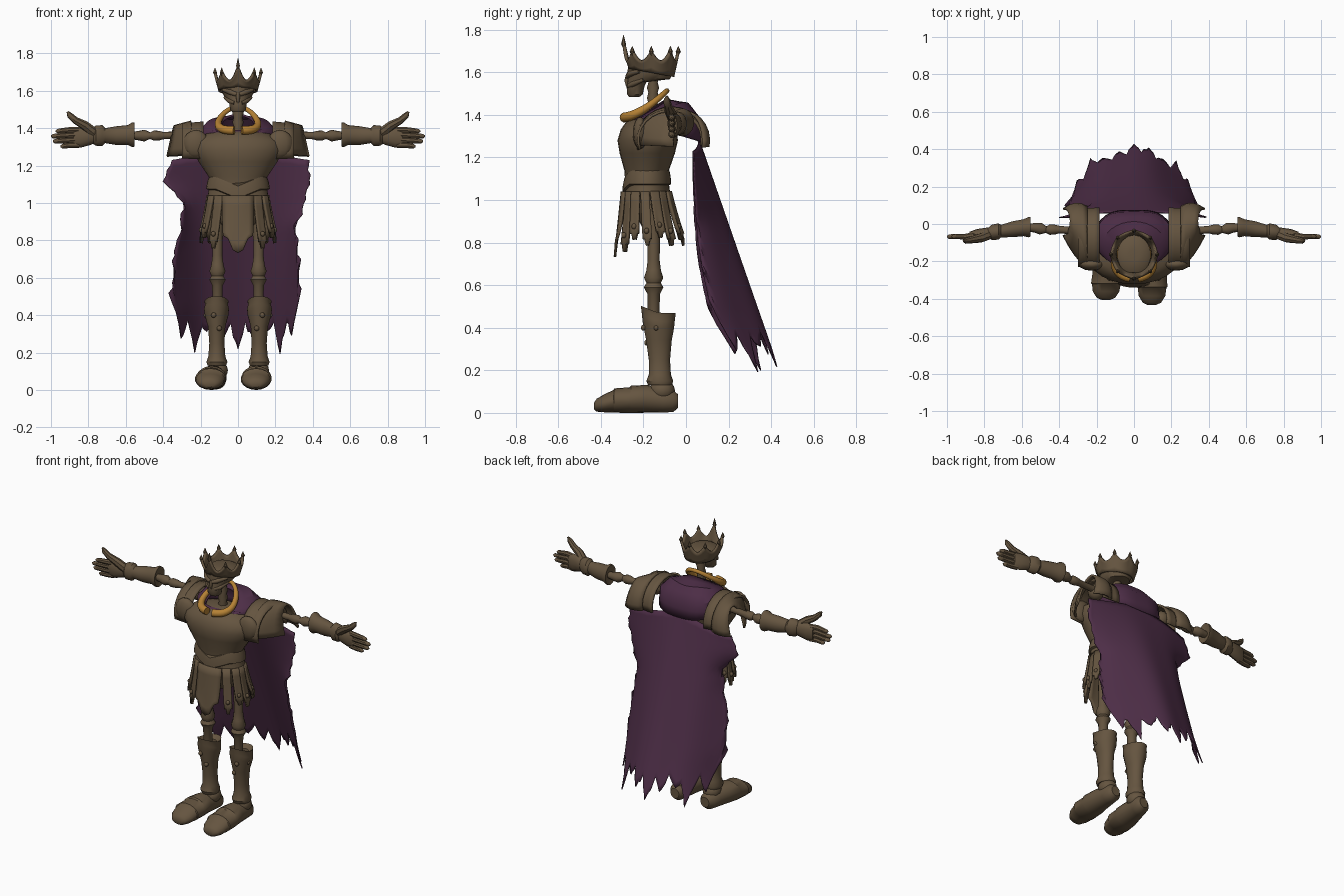
import bpy, bmesh, math, random
from math import sin, cos, pi, radians
from mathutils import Vector, Quaternion

random.seed(4)
if "Cube" in bpy.data.objects:
    bpy.data.objects.remove(bpy.data.objects["Cube"])


def material(name, rgb):
    m = bpy.data.materials.new(name)
    m.use_nodes = True
    m.diffuse_color = (*rgb, 1)
    m.node_tree.nodes["Principled BSDF"].inputs["Base Color"].default_value = (*rgb, 1)
    return m


BRONZE = material("weathered bronze", (.13, .09, .051))
PURPLE = material("purple cloth", (.075, .027, .063))
GOLD = material("gold", (.46, .22, .035))
built = []


def finish(name, bm, mat, mirror=False, thick=0):
    bmesh.ops.recalc_face_normals(bm, faces=bm.faces)
    me = bpy.data.meshes.new(name)
    bm.to_mesh(me)
    bm.free()
    me.materials.append(mat)
    ob = bpy.data.objects.new(name, me)
    bpy.context.collection.objects.link(ob)
    if thick:
        mod = ob.modifiers.new("thickness", "SOLIDIFY")
        mod.thickness, mod.offset = thick, 0
    if mirror:
        ob.modifiers.new("mirror", "MIRROR")
    built.append(ob)


def skin(name, rings, mat, mirror=False, warp=None):
    """Closed skin over a stack of rings, capped at both ends."""
    bm = bmesh.new()
    rows = [[bm.verts.new(warp(p) if warp else p) for p in r] for r in rings]
    n = len(rows[0])
    for a, b in zip(rows, rows[1:]):
        for i in range(n):
            j = (i + 1) % n
            bm.faces.new((a[i], a[j], b[j], b[i]))
    bm.faces.new(rows[0])
    bm.faces.new(rows[-1])
    finish(name, bm, mat, mirror)


def loft(name, axis, rings, mat, mirror=False, n=18, warp=None):
    """Elliptic rings (position, centre 1, centre 2, radius 1, radius 2) along an axis."""
    order = {"x": (0, 1, 2), "y": (1, 0, 2), "z": (1, 2, 0)}[axis]
    out = []
    for a, b, c, rb, rc in rings:
        ring = []
        for i in range(n):
            t = 2 * pi * i / n
            p = (a, b + rb * sin(t), c - rc * cos(t))
            ring.append(Vector([p[k] for k in order]))
        out.append(ring)
    skin(name, out, mat, mirror, warp)


def tube(name, pts, radii, mat, mirror=False, n=10):
    """Round tube along a path with a radius at each point."""
    pts = [Vector(p) for p in pts]
    q, last, rings = Quaternion(), Vector((0, 0, 1)), []
    for i, p in enumerate(pts):
        t = (pts[min(i + 1, len(pts) - 1)] - pts[max(i - 1, 0)]).normalized()
        q = last.rotation_difference(t) @ q
        last = t
        rings.append([p + q @ Vector((cos(2 * pi * k / n), sin(2 * pi * k / n), 0)) * radii[i]
                      for k in range(n)])
    skin(name, rings, mat, mirror)


def sheet(name, f, nu, nv, mat, mirror=False, thick=.012, wrap=False):
    """Thin plate or cloth from a function of u and v in 0..1."""
    bm = bmesh.new()
    cols = [[bm.verts.new(f(i / nu, j / nv)) for j in range(nv + 1)]
            for i in range(nu if wrap else nu + 1)]
    if wrap:
        cols.append(cols[0])
    for a, b in zip(cols, cols[1:]):
        for j in range(nv):
            bm.faces.new((a[j], b[j], b[j + 1], a[j + 1]))
    finish(name, bm, mat, mirror, thick)


def ball(name, loc, size, mat):
    bm = bmesh.new()
    bmesh.ops.create_uvsphere(bm, u_segments=12, v_segments=8, radius=1)
    bmesh.ops.scale(bm, vec=size, verts=bm.verts)
    bmesh.ops.translate(bm, vec=loc, verts=bm.verts)
    finish(name, bm, mat, True)


def mix(a, b, t):
    return a + (b - a) * t


def along(values, t):
    """Linear reading of evenly spaced values, t in 0..1."""
    t = max(0, min(1, t)) * (len(values) - 1)
    k = min(int(t), len(values) - 2)
    return mix(values[k], values[k + 1], t - k)


# Cuirass, belt and pelvis
loft("cuirass", "z", [(1.08, 0, -.185, .14, .1), (1.14, 0, -.185, .157, .105), (1.22, 0, -.182, .21, .13),
                      (1.28, 0, -.18, .242, .142), (1.33, 0, -.175, .235, .132), (1.37, 0, -.17, .17, .11),
                      (1.39, 0, -.16, .06, .06)], BRONZE, n=24)


def chevron(p):
    if p.y < -.19:
        p.z -= .05 * max(0, 1 - abs(p.x) / .12)
    return p


loft("belt", "z", [(1.03, 0, -.185, .165, .112), (1.05, 0, -.185, .16, .108), (1.07, 0, -.185, .157, .106),
                   (1.075, 0, -.185, .17, .115), (1.11, 0, -.185, .165, .113), (1.14, 0, -.185, .155, .107)],
     BRONZE, n=32, warp=chevron)
loft("pelvis", "z", [(.86, 0, -.16, .06, .04), (.92, 0, -.16, .13, .07), (1.03, 0, -.18, .14, .09)], BRONZE)


# Skirt of hanging straps
def strap(angle, half, length, push=0, point=.17):
    def f(u, v):
        s = 2 * u - 1
        a = radians(angle + s * half * (1 - .25 * v))
        rag = point * abs(s) + (.07 if round(u * 6) % 2 else 0)
        out = mix(0, .042, v) + push
        return ((.155 + out) * sin(a), mix(-.185, -.17, v) - (.11 + out * 1.15) * cos(a),
                1.04 - v * length * (1 - rag * v))
    return f


sheet("front_skirt_panel", strap(0, 31, .33, .005, .35), 6, 6, BRONZE)
sheet("back_skirt_panel", strap(180, 18, .27), 6, 6, BRONZE)
for k, (ang, ln) in enumerate([(42, .3), (64, .24), (86, .27), (108, .23), (130, .27), (152, .24)]):
    sheet(f"skirt_strap_{k + 1}", strap(ang, 10, ln, .006 * (k % 2)), 6, 5, BRONZE, True, .016)
    ball(f"strap_stud_{k + 1}", strap(ang, 10, ln, .012)(.5, .72), (.012, .012, .014), BRONZE)


# Shoulder armour
def inner_plate(u, v):
    t = radians(mix(-12, 200, u))
    return (mix(.185, .3, v), -.075 + mix(.158, .15, v) * cos(t), 1.285 + mix(.145, .135, v) * sin(t))


def outer_plate(u, v):
    t = radians(mix(-12, 190, u))
    return (mix(.25, .372, v) - .03 * v * sin(t), mix(-.07, .01, v) + mix(.16, .07, v * v) * cos(t),
            mix(1.285, 1.275, v) + mix(.15, .135, v) * sin(t))


sheet("inner_shoulder_plate", inner_plate, 14, 4, BRONZE, True)
sheet("outer_shoulder_plate", outer_plate, 14, 4, BRONZE, True)
ball("breast_roundel", (.225, -.215, 1.315), (.07, .035, .075), BRONZE)
ball("shoulder_joint", (.25, -.05, 1.36), (.05, .05, .05), BRONZE)

# Arms, gauntlets and hands
tube("arm_bones", [(.22, -.05, 1.37), (.27, -.04, 1.365), (.4, -.03, 1.36), (.42, -.03, 1.36), (.45, -.03, 1.36),
                   (.47, -.03, 1.36), (.5, -.025, 1.36), (.53, -.02, 1.36), (.58, -.02, 1.36)],
     [.028, .02, .02, .026, .028, .018, .032, .026, .018], BRONZE, True)
loft("gauntlet", "x", [(.565, -.015, 1.365, .02, .02), (.553, -.015, 1.365, .053, .064), (.565, -.017, 1.365, .055, .066),
                       (.59, -.02, 1.363, .046, .053), (.65, -.028, 1.36, .043, .05), (.71, -.038, 1.36, .034, .04),
                       (.725, -.04, 1.36, .044, .056), (.76, -.045, 1.36, .042, .054), (.78, -.045, 1.36, .025, .04)],
     BRONZE, True)
loft("palm", "x", [(.75, -.045, 1.36, .025, .035), (.79, -.05, 1.358, .03, .048), (.84, -.055, 1.352, .028, .056),
                   (.88, -.06, 1.35, .018, .052)], BRONZE, True, 12)
for k, tip in enumerate([.975, 1, .99, .95]):
    z = 1.39 - .027 * k
    tube(f"finger_{k + 1}", [(.85, -.058, z), (.9, -.068, z), (mix(.9, tip, .6), -.066, z - .004),
                             (tip - .01, -.068, z - .006), (tip, -.068, z - .006)],
         [.016, .016, .014, .012, .004], BRONZE, True, 8)
tube("thumb", [(.77, -.055, 1.375), (.82, -.075, 1.415), (.87, -.085, 1.442), (.9, -.09, 1.47), (.912, -.09, 1.488)],
     [.028, .025, .019, .016, .005], BRONZE, True, 8)

# Legs and greaves
tube("leg_bones", [(.11, -.152, z) for z in (.98, .9, .72, .67, .635, .61, .59, .56, .44)],
     [.04, .032, .028, .034, .045, .034, .046, .03, .026], BRONZE, True)


def knee_point(p):
    if p.z > .4 and p.y < -.13:
        p.z += .4 * (-.13 - p.y)
    return p


loft("greave", "z", [(.13, .113, -.122, .05, .056), (.15, .113, -.123, .057, .063), (.18, .113, -.123, .046, .052),
                     (.25, .113, -.125, .041, .05), (.34, .114, -.127, .047, .06), (.4, .115, -.13, .065, .074),
                     (.43, .115, -.13, .067, .077), (.455, .115, -.13, .061, .08), (.47, .115, -.13, .065, .082),
                     (.45, .115, -.13, .04, .05)], BRONZE, True, warp=knee_point)
for name, loc in [("upper", (.13, -.2, .4)), ("lower", (.1, -.184, .33)), ("side", (.17, -.14, .4))]:
    ball(f"{name}_greave_rivet", loc, (.014, .012, .014), BRONZE)
ball("ankle", (.11, -.112, .105), (.056, .06, .052), BRONZE)

# Armoured boots (way along, height of centre, half width, half height)
BOOT = [(0, .032, .025, .016), (.03, .036, .05, .03), (.12, .045, .072, .042), (.23, .055, .078, .052),
        (.24, .058, .083, .057), (.42, .06, .079, .06), (.44, .064, .081, .064), (.62, .066, .068, .065),
        (.82, .06, .056, .058), (.94, .056, .05, .052), (1, .055, .03, .032)]
for name, side, toe, tip in [("left_boot", 1, .096, -.432), ("right_boot", -1, .15, -.405)]:
    loft(name, "y", [(mix(tip, -.038, t), side * mix(toe, .108, t * t), cz, rx, rz) for t, cz, rx, rz in BOOT], BRONZE)

# Neck and skull
tube("neck", [(0, -.155, 1.36 + .024 * k) for k in range(11)], [.03 if k % 2 else .023 for k in range(11)], BRONZE)
loft("skull", "z", [(1.485, 0, -.243, .03, .025), (1.497, 0, -.24, .043, .037), (1.535, 0, -.237, .047, .042),
                    (1.555, 0, -.23, .056, .045), (1.568, 0, -.175, .075, .1), (1.6, 0, -.168, .088, .108),
                    (1.63, 0, -.165, .09, .106), (1.645, 0, -.165, .07, .08), (1.65, 0, -.165, .03, .03)], BRONZE)
tube("brow", [(.008, -.275, 1.58), (.04, -.266, 1.592), (.08, -.22, 1.605)], [.011, .014, .009], BRONZE, True)
tube("cheekbone", [(.018, -.27, 1.535), (.045, -.25, 1.545), (.07, -.2, 1.565)], [.01, .013, .008], BRONZE, True)
tube("nose_bridge", [(0, -.272, 1.585), (0, -.28, 1.56), (0, -.276, 1.535)], [.012, .01, .006], BRONZE)


# Crown with eight points
def crown(u, v):
    a = 2 * pi * u
    d = abs((u * 8 + .5) % 1 - .5) * 2
    peak = (.085 if min(u, 1 - u) < .06 else .05) * (1 - d) ** 1.8
    r = mix(.098, .118, v) + .1 * peak * v
    y = -r * cos(a) * 1.03
    return (r * sin(a), y - .163, mix(1.6 - .2 * y, 1.655 + peak, v))


sheet("crown", crown, 64, 4, BRONZE, thick=.014, wrap=True)
for k in range(8):
    x, y, z = crown(k / 8, 1)
    h = .035 if k == 0 else .018
    loft(f"crown_tip_{k + 1}", "z", [(z - .025, x, y, .003, .003), (z - .008, x, y, .012, .012),
                                     (z + h, x, y, .001, .001)], BRONZE, n=6)

# Gold collar: heavy and level in front, thin and rising behind
path = [radians(mix(10, 350, k / 32)) for k in range(33)]
rise = [(1 - cos(a)) / 2 for a in path]
tube("gold_collar", [(.12 * sin(a) * (1 - .25 * t), -.19 - .1 * cos(a), 1.388 + .125 * t ** 1.5)
                     for a, t in zip(path, rise)], [mix(.024, .012, t) for t in rise], GOLD)


# Cloth mantle over the shoulders
def mantle(u, v):
    a = 2 * pi * u
    s, c = sin(a), -cos(a)
    dip = max(0, c) ** 8
    stops = [(.09 * s, -.185 + .09 * c, 1.41 + .06 * c), (.165 * s, -.115 + .125 * c, 1.42 + .045 * c - .015 * dip),
             (.205 * s, -.075 + .155 * c - .02 * dip, 1.385), (.21 * s, -.07 + .16 * c - .02 * dip, 1.315 - .045 * c)]
    k = min(int(v * 3), 2)
    return Vector(stops[k]).lerp(Vector(stops[k + 1]), v * 3 - k)


sheet("mantle", mantle, 32, 6, PURPLE, wrap=True)

# Tattered cape: half widths from top to bottom, hem heights from right to left
COLS, ROWS = 54, 26
RIGHT = [.34, .4, .29, .3, .33, .35, .36, .34, .34]
LEFT = [.37, .38, .36, .31, .32, .33, .335, .32, .31]
HEM = [.5, .29, .36, .21, .35, .31, .37, .27, .34, .21, .36, .26, .37, .3, .36, .2, .38, .29, .52]
ragged = [h + random.uniform(-.02, .02) for h in [along(HEM, i / COLS) for i in range(COLS + 1)]]


def cape(u, v):
    s = 2 * u - 1
    z = mix(1.3 - .07 * abs(s), ragged[round(u * COLS)], v)
    fall = (1.3 - z) / 1.05
    x = s * mix(.35, along(LEFT if s > 0 else RIGHT, (1.24 - z) / .96), abs(s) ** 3)
    if abs(s) > .98:
        x += random.uniform(-.012, .012)
    y = mix(.055 + .36 * fall, .035 + .17 * fall ** 3, abs(s) ** 2)
    return (x, y + .01 * fall * sin(s * 8), z)


sheet("cape", cape, COLS, ROWS, PURPLE, thick=.006)

# Smooth shading that keeps hard edges
bpy.ops.object.select_all(action="DESELECT")
for ob in built:
    ob.select_set(True)
bpy.context.view_layer.objects.active = built[0]
bpy.ops.object.shade_smooth_by_angle(angle=radians(40))
